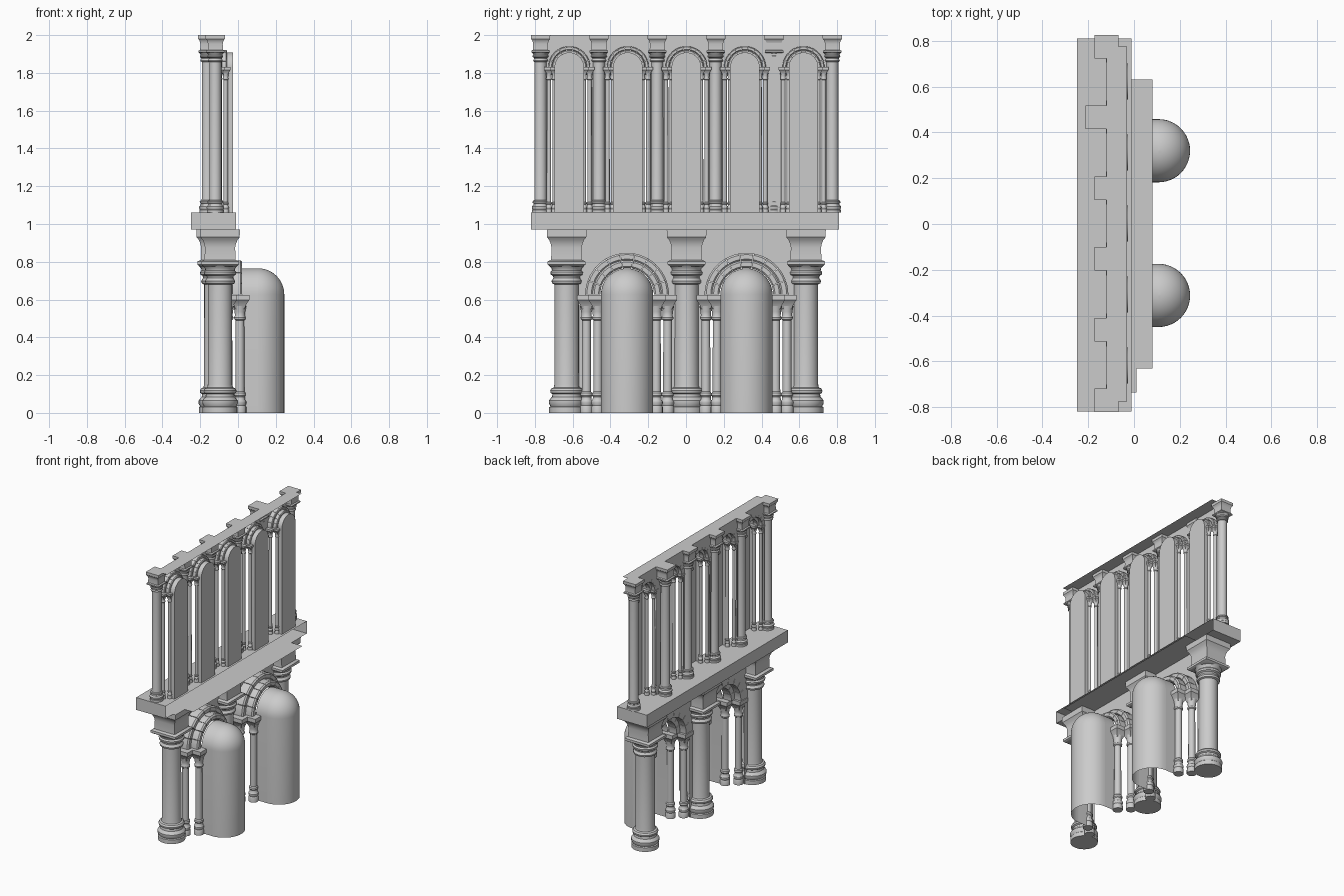
import bpy
from math import pi, sin, cos

if "Cube" in bpy.data.objects:
    bpy.data.objects.remove(bpy.data.objects["Cube"])


def add_mesh(name, verts, faces):
    me = bpy.data.meshes.new(name)
    me.from_pydata(verts, [], faces)
    me.update()
    ob = bpy.data.objects.new(name, me)
    bpy.context.collection.objects.link(ob)
    return ob


def loft(rings, caps=True):
    """Join closed rings of equal length into faces."""
    n = len(rings[0])
    v = [p for r in rings for p in r]
    f = [(i * n + j, i * n + (j + 1) % n, (i + 1) * n + (j + 1) % n, (i + 1) * n + j)
         for i in range(len(rings) - 1) for j in range(n)]
    if caps:
        f += [tuple(reversed(range(n))), tuple(range(len(v) - n, len(v)))]
    return v, f


def sheet(name, rows):
    """Open grid surface."""
    n = len(rows[0])
    add_mesh(name, [p for r in rows for p in r],
             [(i * n + j, i * n + j + 1, (i + 1) * n + j + 1, (i + 1) * n + j)
              for i in range(len(rows) - 1) for j in range(n - 1)])


def lathe(name, x, y, profile, n=24):
    add_mesh(name, *loft([[(x + r * cos(2 * pi * k / n), y + r * sin(2 * pi * k / n), z)
                           for k in range(n)] for r, z in profile]))


def square_loft(name, x, y, profile):
    add_mesh(name, *loft([[(x - h, y - h, z), (x + h, y - h, z), (x + h, y + h, z), (x - h, y + h, z)]
                          for h, z in profile]))


BASE = [(.092, 0), (.092, .03), (.086, .035), (.094, .05), (.094, .065), (.084, .078), (.077, .085),
        (.075, .1), (.085, .106), (.087, .118), (.08, .13), (.068, .135), (.065, .15)]
NECK = [(.064, -.29), (.076, -.285), (.08, -.272), (.074, -.262), (.07, -.255), (.072, -.245),
        (.084, -.238), (.086, -.225), (.078, -.215), (.08, -.205), (.094, -.19)]
BLOCK = [(.085, -.195), (.1, -.185), (.1, -.168), (.082, -.16), (.08, -.095), (.084, -.075),
         (.092, -.055), (.104, -.04), (.105, 0)]


def column(name, x, y, z0, z1, s):
    lathe(name + "_shaft", x, y, [(r * s, z0 + z * s) for r, z in BASE] + [(r * s, z1 + z * s) for r, z in NECK])
    square_loft(name + "_capital", x, y, [(h * s, z1 + z * s) for h, z in BLOCK])


SMALL_BASE = [(.034, 0), (.034, .03), (.03, .04), (.034, .05), (.034, .06), (.027, .07),
              (.026, .085), (.031, .092), (.03, .105), (.024, .112)]
SMALL_NECK = [(.023, -.135), (.029, -.13), (.031, -.12), (.026, -.11), (.028, -.09), (.034, -.06)]
SMALL_CAP = [(.024, -.075), (.032, -.055), (.044, -.035), (.05, -.028), (.05, 0)]


def colonnette(name, x, y, z0, z1, s):
    lathe(name + "_shaft", x, y, [(r * s, z0 + z * s) for r, z in SMALL_BASE] +
          [(r * s, z1 + z * s) for r, z in SMALL_NECK], 16)
    square_loft(name + "_capital", x, y, [(h * s, z1 + z * s) for h, z in SMALL_CAP])


def arch_ring(name, x0, x1, yc, zc, r0, r1, blocks=9):
    """Ring of separate wedge stones with a chamfered edge."""
    c = (r1 - r0) * .22
    prof = [(x0, r0), (x1 - c, r0), (x1, r0 + c), (x1, r1 - c), (x1 - c, r1), (x0, r1)]
    v, f = [], []
    for b in range(blocks):
        rings = []
        for k in range(4):
            a = pi * (b + .02 + .96 * k / 3) / blocks
            rings.append([(x, yc + r * cos(a), zc + r * sin(a)) for x, r in prof])
        bv, bf = loft(rings)
        f += [tuple(i + len(v) for i in q) for q in bf]
        v += bv
    add_mesh(name, v, f)


def wall_bay(name, x, yc, half, r, z0, zc, z1):
    """Flat wall sheet with a round-headed opening."""
    arc = [(yc - r * cos(pi * k / 24), zc + r * sin(pi * k / 24)) for k in range(25)]
    sheet(name + "_spandrel", [[(x, y, z) for y, z in arc], [(x, y, z1) for y, z in arc]])
    for side in (-1, 1):
        ys = (yc + side * r, yc + side * half)
        sheet(name + "_jamb", [[(x, y, z0) for y in ys], [(x, y, z1) for y in ys]])


def arch_line(x, yc, r, z0, zc, n=24):
    return ([(x, yc - r, z0)] + [(x, yc - r * cos(pi * k / n), zc + r * sin(pi * k / n)) for k in range(n + 1)]
            + [(x, yc + r, z0)])


def bay(name, x, yc, half, s, z0, zc, z1):
    wall_bay(name + "_wall", x, yc, half, .22 * s, z0, zc, z1)
    for side in (-1, 1):
        colonnette(name + "_outer_colonnette", x + .045 * s, yc + side * .215 * s, z0, zc, s)
        colonnette(name + "_inner_colonnette", x + .11 * s, yc + side * .155 * s, z0, zc, s)
    arch_ring(name + "_outer_arch", x, x + .07 * s, yc, zc, .18 * s, .222 * s)
    arch_ring(name + "_inner_arch", x + .05 * s, x + .122 * s, yc, zc, .142 * s, .183 * s)


def ceiling(name, x0, x1, h, z):
    sheet(name, [[(x0, -h, z), (x1, -h, z)], [(x0, h, z), (x1, h, z)]])


# Lower storey: two wide bays with half-domed apses
for i, yc in enumerate((-.312, .32)):
    bay("lower_bay", -.1, yc, .3175, 1, 0, .625, .97)
    R, xc, zc = .138, .107, .627
    sheet("apse_tunnel", [arch_line(.02, yc, R, 0, zc), arch_line(xc, yc, R, 0, zc)])
    prof = [(R, 0)] + [(R * cos(pi / 2 * k / 12), zc + R * sin(pi / 2 * k / 12)) for k in range(13)]
    sheet("apse_shell", [[(xc + r * cos(a), yc + r * sin(a), z) for r, z in prof]
                         for a in [-pi / 2 + pi * k / 24 for k in range(25)]])
for x, y in ((-.095, -.632), (-.115, .003), (-.115, .635)):
    column("lower_column", x, y, 0, .97, 1)
ceiling("lower_ceiling", -.1, .08, .632, .97)

# Ledge: box left open at the back
a, b, c, d, e, g = -.25, -.01, -.82, .81, .97, 1.06
add_mesh("ledge", [(a, c, e), (b, c, e), (b, d, e), (a, d, e), (a, c, g), (b, c, g), (b, d, g), (a, d, g)],
         [(3, 2, 1, 0), (4, 5, 6, 7), (0, 4, 7, 3), (0, 1, 5, 4), (3, 7, 6, 2)])

# Upper storey: five narrow bays with shallow niches
for i in range(5):
    yc = -.618 + .31 * i
    bay("upper_bay", -.12, yc, .155, .5, 1.06, 1.83, 2)
    rim0, rim1 = arch_line(-.062, yc, .078, 1.06, 1.83), arch_line(-.026, yc, .078, 1.06, 1.83)
    sheet("niche_side", [rim0, rim1])
    add_mesh("niche_back", rim1, [tuple(range(len(rim1)))])
for i in range(6):
    # One column stands slightly forward of the wall
    column("upper_column", -.16 if i == 4 else -.12, -.77 + .309 * i, 1.06, 2, .49)
ceiling("upper_ceiling", -.12, -.03, .775, 2)

# Smooth rounded parts, keep edges sharp
bpy.ops.object.select_all(action='SELECT')
bpy.context.view_layer.objects.active = bpy.context.selected_objects[0]
bpy.ops.object.shade_smooth_by_angle(angle=.6)
